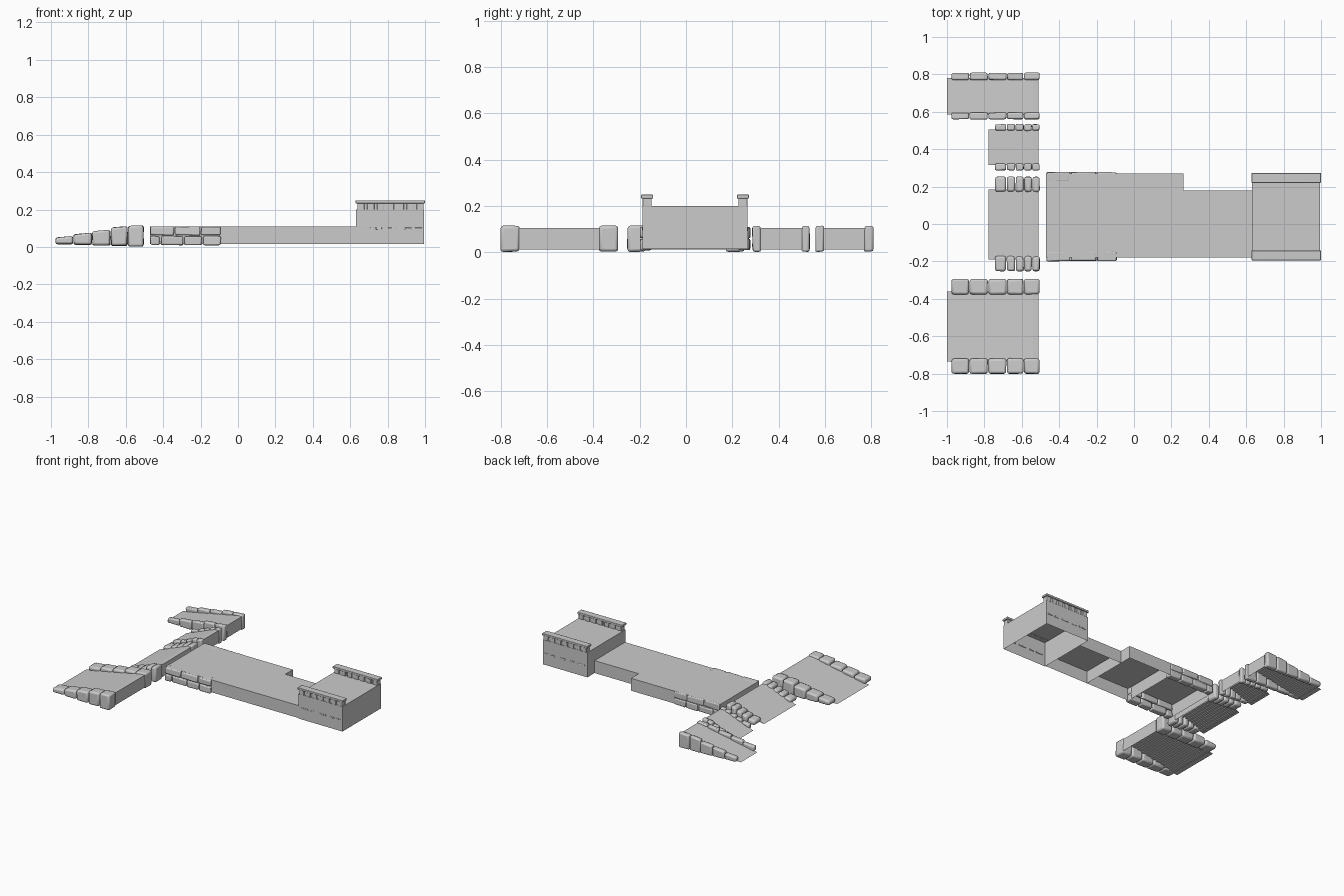
import bpy, bmesh, random

if "Cube" in bpy.data.objects:
    bpy.data.objects.remove(bpy.data.objects["Cube"])
random.seed(4)


def finish(name, bm, bevel=0):
    bmesh.ops.recalc_face_normals(bm, faces=bm.faces)
    me = bpy.data.meshes.new(name)
    bm.to_mesh(me)
    bm.free()
    ob = bpy.data.objects.new(name, me)
    bpy.context.collection.objects.link(ob)
    if bevel:
        m = ob.modifiers.new("bevel", "BEVEL")
        m.width, m.segments, m.limit_method = bevel, 2, "ANGLE"
        bpy.context.view_layer.objects.active = ob
        ob.select_set(True)
        bpy.ops.object.shade_smooth_by_angle(angle=0.6)
        ob.select_set(False)
    return ob


def box(bm, x, y, z, z_right=None, jitter=0, open_bottom=False):
    """Box from (min, max) pairs; z_right tilts the top towards +x."""
    ret = bmesh.ops.create_cube(bm, size=1)["verts"]
    for v in ret:
        right, back, top = (c > 0 for c in v.co)
        h = z_right if (top and right and z_right) else z[top]
        v.co = (x[right], y[back], h)
        for i, side in enumerate((right, back, top)):
            v.co[i] += random.uniform(0, jitter) * (-1 if side else 1)
    if open_bottom:
        faces = {f for v in ret for f in v.link_faces}
        low = [f for f in faces if all(abs(v.co.z - z[0]) < 1e-5 for v in f.verts)]
        bmesh.ops.delete(bm, geom=low, context="FACES_ONLY")


# deck and tower: hollow shells, open underneath
for name, x, y, z in (
        ("deck_front", (-0.47, -0.10), (-0.18, 0.27), (0.015, 0.108)),
        ("deck_middle", (-0.10, 0.265), (-0.18, 0.27), (0.015, 0.108)),
        ("deck_narrow", (0.265, 0.63), (-0.18, 0.18), (0.015, 0.108)),
        ("tower", (0.63, 0.995), (-0.187, 0.265), (0.015, 0.20))):
    bm = bmesh.new()
    box(bm, x, y, z, open_bottom=True)
    finish(name, bm)

# parapets: core wall, small blocks and a cap, with a broken course lower down
for side, yc, out in (("front", -0.168, -1), ("back", 0.246, 1)):
    bm = bmesh.new()
    box(bm, (0.64, 0.99), (yc - 0.013, yc + 0.013), (0.198, 0.236))
    for i in range(7):
        xc = 0.657 + i * 0.0527
        box(bm, (xc - 0.019, xc + 0.019), (yc - 0.02, yc + 0.02), (0.198, 0.234))
    finish("parapet_blocks_" + side, bm, 0.003)
    bm = bmesh.new()
    box(bm, (0.628, 1.0), (yc - 0.026, yc + 0.026), (0.233, 0.249))
    finish("parapet_cap_" + side, bm, 0.003)
    bm = bmesh.new()
    face = -0.187 if out < 0 else 0.265
    for x0, x1 in ((0.65, 0.71), (0.73, 0.77), (0.80, 0.86), (0.89, 0.93), (0.945, 0.985)):
        ys = sorted((face - out * 0.006, face + out * 0.004))
        box(bm, (x0, x1), ys, (0.093, 0.105), jitter=0.003)
    finish("tower_course_" + side, bm, 0.001)

# brickwork along the near part of the deck
for side, y in (("front", (-0.2, -0.145)), ("back", (0.225, 0.28))):
    bm = bmesh.new()
    rows = (((-0.47, -0.415, -0.29, -0.19, -0.09), (0.008, 0.06)),
            ((-0.47, -0.34, -0.20, -0.09), (0.06, 0.111)))
    for cuts, z in rows:
        for a, b in zip(cuts, cuts[1:]):
            box(bm, (a + 0.001, b - 0.001), y, z, jitter=0.005)
    finish("deck_bricks_" + side, bm, 0.007)

# four ramps: start x, slope y range, stone ranges on either side, stone joints
LONG = (-0.977, -0.88, -0.78, -0.68, -0.59, -0.503)
SHORT = (-0.745, -0.682, -0.634, -0.588, -0.545, -0.503)
TOPS = ((0.052, 0.06), (0.069, 0.077), (0.085, 0.093), (0.105, 0.112), (0.113, 0.118))
ramps = (("outer_back", -1.0, (0.585, 0.78), (0.558, 0.597), (0.768, 0.81), LONG),
         ("inner_back", -0.777, (0.315, 0.505), (0.285, 0.325), (0.497, 0.536), SHORT),
         ("inner_front", -0.777, (-0.19, 0.185), (-0.255, -0.17), (0.17, 0.255), SHORT),
         ("outer_front", -1.0, (-0.735, -0.36), (-0.803, -0.717), (-0.378, -0.292), LONG))
for name, x0, y, left, right, cuts in ramps:
    xe, zb, zt, n = -0.51, 0.013, 0.105, 12
    # sloped surface and end wall
    bm = bmesh.new()
    path = [bm.verts.new((px, py, pz)) for px, pz in
            ((x0, zb), (xe - 0.03, zt), (xe, zt), (xe, zb)) for py in y]
    for i in range(0, 6, 2):
        bm.faces.new((path[i], path[i + 1], path[i + 3], path[i + 2]))
    finish("ramp_" + name, bm)
    # stepped underside
    bm = bmesh.new()
    run, rise = (xe - 0.001 - x0) / n, (zt - 0.004 - zb) / n
    prev = None
    for i in range(n):
        for px, pz in ((x0 + i * run, zb + max(i - 0.5, 0) * rise),
                       (x0 + (i + 1) * run, zb + max(i - 0.5, 0) * rise)):
            cur = [bm.verts.new((px, py, pz)) for py in y]
            if prev:
                bm.faces.new((prev[0], prev[1], cur[1], cur[0]))
            prev = cur
    finish("steps_" + name, bm)
    # stepped side stones
    for side, ys in (("front", left), ("back", right)):
        bm = bmesh.new()
        for i, (a, b) in enumerate(zip(cuts, cuts[1:])):
            base = 0.013 - 0.003 * i
            box(bm, (a, b), ys, (base, TOPS[i][0]), TOPS[i][1], jitter=0.004)
        finish(f"ramp_stones_{name}_{side}", bm, 0.2 * min(ys[1] - ys[0], 0.06))
